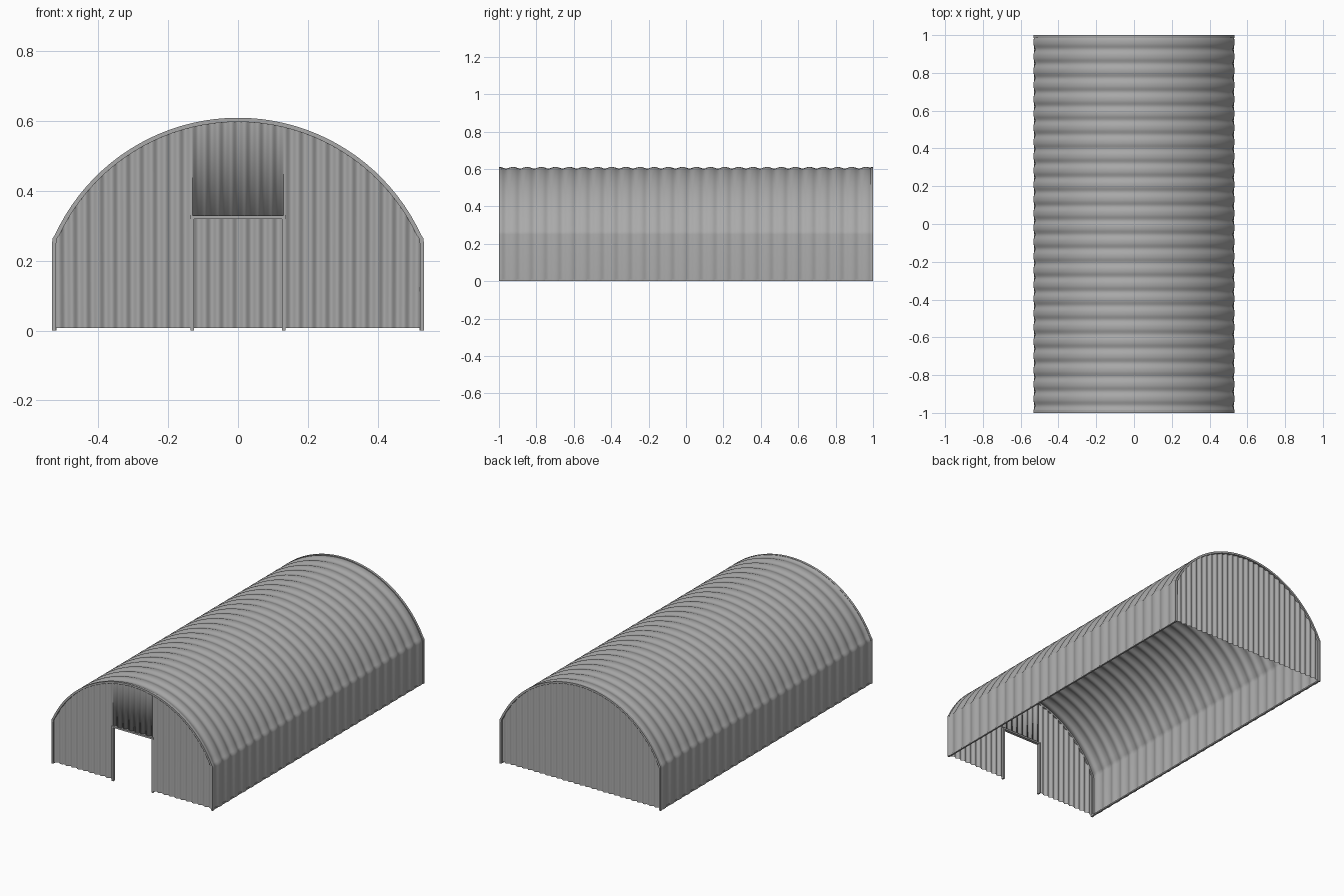
import bpy, bmesh, math

if "Cube" in bpy.data.objects:
    bpy.data.objects.remove(bpy.data.objects["Cube"])

HALF_W, TOP, RAD = 0.533, 0.61, 0.578
CZ = TOP - RAD
BASE = 0.008
DOOR_X, DOOR_Z = 0.131, 0.325

# Dark galvanised sheet
STEEL = bpy.data.materials.new("dark_steel")
STEEL.diffuse_color = (0.4, 0.4, 0.4, 1)
STEEL.use_nodes = True
STEEL.node_tree.nodes["Principled BSDF"].inputs["Base Color"].default_value = STEEL.diffuse_color


def outline(d, n=40):
    """Hut cross-section (x, z), inset by d: straight walls, eased eave, arc."""
    w, r = HALF_W - d, RAD - d
    a = math.asin((w - 0.008) / r)
    arc = [(r * math.sin(-a + 2 * a * i / n), CZ + r * math.cos(-a + 2 * a * i / n))
           for i in range(n + 1)]
    return [(-w, 0), (-w, 0.25), (-w + 0.002, 0.265)] + arc + \
           [(w - 0.002, 0.265), (w, 0.25), (w, 0)]


def grid_object(name, rows, closed=False, angle=40):
    """Skin a list of equal-length point rows."""
    bm = bmesh.new()
    vs = [[bm.verts.new(p) for p in row] for row in rows]
    n = len(rows[0])
    for a, b in zip(vs, vs[1:]):
        for i in range(n if closed else n - 1):
            j = (i + 1) % n
            bm.faces.new((a[i], a[j], b[j], b[i]))
    if closed:
        bm.faces.new(vs[0])
        bm.faces.new(vs[-1])
    bmesh.ops.recalc_face_normals(bm, faces=bm.faces)
    me = bpy.data.meshes.new(name)
    bm.to_mesh(me)
    bm.free()
    me.materials.append(STEEL)
    ob = bpy.data.objects.new(name, me)
    bpy.context.collection.objects.link(ob)
    bpy.ops.object.select_all(action='DESELECT')
    bpy.context.view_layer.objects.active = ob
    ob.select_set(True)
    bpy.ops.object.shade_smooth_by_angle(angle=math.radians(angle))
    return ob


def box(name, x0, x1, y0, y1, z0, z1):
    return grid_object(name, [[(x0, y0, z), (x1, y0, z), (x1, y1, z), (x0, y1, z)]
                              for z in (z0, z1)], closed=True)


def end_wall(name, y, x0, x1, z0, lip=0):
    """Vertically corrugated sheet reaching up to the arch, with optional bottom lip."""
    n = round((x1 - x0) / 0.004)
    r = RAD - 0.008
    rows = []
    for i in range(n + 1):
        x = x0 + (x1 - x0) * i / n
        yy = y + 0.005 * math.cos(2 * math.pi * x / 0.038)
        top = CZ + math.sqrt(r * r - x * x)
        row = [(x, yy, z0), (x, yy, top)]
        if lip:
            row.insert(0, (x, y + lip, z0))
        rows.append(row)
    return grid_object(name, rows, angle=120)


# Corrugated roof and side shell
steps, waves = 265, 26.5
shell = []
for i in range(steps + 1):
    t = i / steps
    d = 0.008 * (0.5 - 0.5 * math.cos(2 * math.pi * waves * t)) ** 1.5
    shell.append([(x, -1 + 2 * t, z) for x, z in outline(d)])
grid_object("corrugated_shell", shell, angle=60)

# Rim frames on both ends
for name, y0, y1 in (("front_rim", -1, -0.986), ("back_rim", 0.986, 1)):
    grid_object(name, [[(xo, y0, zo), (xo, y1, zo), (xi, y1, zi), (xi, y0, zi)]
                       for (xo, zo), (xi, zi) in zip(outline(0), outline(0.012))],
                closed=True)

# End walls, the front one split around the doorway
E = HALF_W - 0.006
end_wall("back_wall", 0.99, -E, E, BASE)
end_wall("front_wall_left", -0.99, -E, -DOOR_X, BASE)
end_wall("front_wall_right", -0.99, DOOR_X, E, BASE)
end_wall("panel_above_door", -0.99, -DOOR_X, DOOR_X, DOOR_Z, lip=0.009)

# Door frame
for side, s in (("left", -1), ("right", 1)):
    box("door_jamb_" + side, s * DOOR_X - 0.005, s * DOOR_X + 0.005,
        -0.998, -0.982, 0, DOOR_Z)
box("door_lintel", -DOOR_X - 0.006, DOOR_X + 0.006, -0.999, -0.981,
    DOOR_Z - 0.005, DOOR_Z + 0.005)

# Sill rails along the long sides
for side, s in (("left", -1), ("right", 1)):
    a, b = sorted((s * 0.52, s * 0.53))
    box("sill_rail_" + side, a, b, -0.986, 0.986, 0, 0.008)
